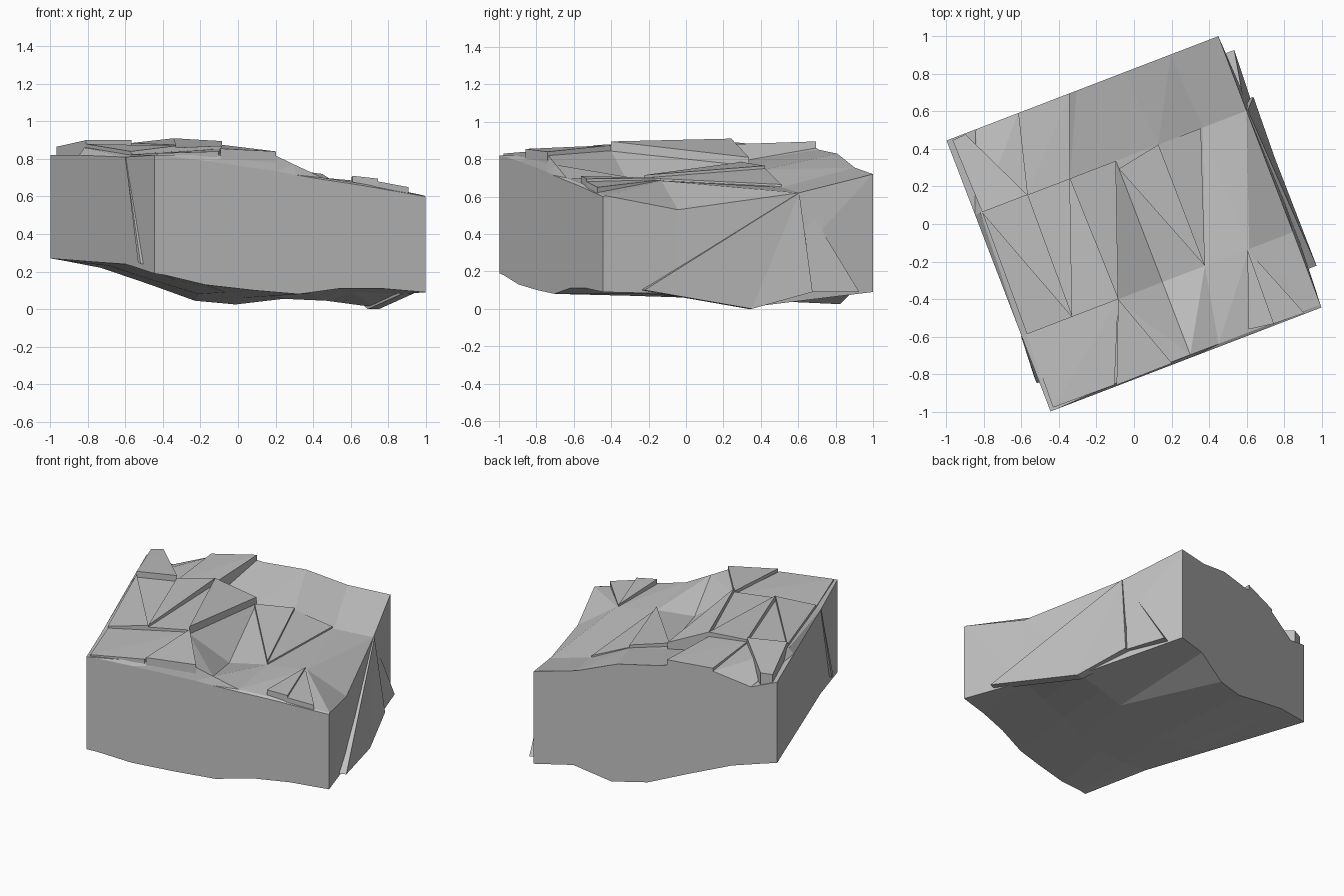
import bpy
import bmesh
import math
from mathutils import Matrix, Vector

if "Cube" in bpy.data.objects:
    bpy.data.objects.remove(bpy.data.objects["Cube"], do_unlink=True)

GREY = (0.53, 0.53, 0.53, 1)
stone = bpy.data.materials.new("grey stone")
stone.use_nodes = True
stone.diffuse_color = GREY
stone.node_tree.nodes["Principled BSDF"].inputs["Base Color"].default_value = GREY

# the block is turned about the vertical axis
TURN = Matrix.Rotation(math.radians(21), 4, "Z") @ Matrix.Diagonal((1.01, 1.01, 1, 1))


def finish(name, bm):
    bmesh.ops.recalc_face_normals(bm, faces=bm.faces)
    mesh = bpy.data.meshes.new(name)
    bm.to_mesh(mesh)
    bm.free()
    mesh.materials.append(stone)
    obj = bpy.data.objects.new(name, mesh)
    bpy.context.collection.objects.link(obj)


def grid(bm, rows):
    return [[bm.verts.new(TURN @ Vector((u, v, z))) for u, z in zip(us, zs)]
            for v, us, zs in rows]


def skin(bm, verts, flipped=()):
    # two triangles per cell; flipped cells use the other diagonal
    for r in range(len(verts) - 1):
        for c in range(len(verts[0]) - 1):
            a, b = verts[r][c], verts[r][c + 1]
            d, e = verts[r + 1][c], verts[r + 1][c + 1]
            if (r, c) in flipped:
                bm.faces.new((a, b, d))
                bm.faces.new((b, e, d))
            else:
                bm.faces.new((a, b, e))
                bm.faces.new((a, e, d))


def wall(bm, upper, lower):
    # strip of triangles between two edges with different point counts
    i = j = 0
    m, n = len(upper) - 1, len(lower) - 1
    while i < m or j < n:
        if j == n or (i < m and (i + 1) * n <= (j + 1) * m):
            bm.faces.new((upper[i], lower[j], upper[i + 1]))
            i += 1
        else:
            bm.faces.new((upper[i], lower[j], lower[j + 1]))
            j += 1


def slab(name, points, push):
    # flat chip of rock: outer outline, thickened back into the block
    bm = bmesh.new()
    outer = [bm.verts.new(TURN @ Vector(p)) for p in points]
    inner = [bm.verts.new(TURN @ (Vector(p) + Vector(push))) for p in points]
    for i in range(1, len(points) - 1):
        bm.faces.new((outer[0], outer[i], outer[i + 1]))
        bm.faces.new((inner[0], inner[i + 1], inner[i]))
    for i in range(len(points)):
        j = (i + 1) % len(points)
        bm.faces.new((outer[i], inner[i], inner[j], outer[j]))
    finish(name, bm)


# main rock: faceted top, faceted underside, walls between their rims
bm = bmesh.new()
front = (-.765, -.73, -.48, -.08, .03, .19, .4, .765)
mid = (-.765, -.735, -.47, -.23, .03, .27, .52, .768)
top = grid(bm, [
    (-.765, front, (.82, .82, .79, .735, .715, .69, .66, .60)),
    (-.75, front, (.82, .82, .82, .82, .77, .70, .67, .605)),
    (-.34, mid, (.81, .82, .84, .85, .675, .69, .685, .53)),
    (.345, mid, (.82, .86, .86, .78, .765, .745, .65, .62)),
    (.765, (-.765, -.6, -.36, -.07, -.03, .24, .5, .77), (.82, .77, .85, .86, .85, .83, .755, .72)),
])
low = (-.765, -.7, -.48, -.2, .05, .28, .52)
base = grid(bm, [
    (-.765, low + (.765,), (.19, .18, .13, .10, .08, .11, .11, .09)),
    (-.34, low + (.785,), (.24, .22, .15, .09, .07, .08, .09, .08)),
    (.06, low + (.80,), (.25, .23, .16, .08, .06, .055, .045, .01)),
    (.765, low + (.77,), (.27, .26, .22, .13, .045, .025, .11, .09)),
])
skin(bm, top, flipped={(2, 1), (2, 4), (1, 3), (1, 6)})
skin(bm, base)
for end in (0, -1):
    wall(bm, top[end], base[end])
    wall(bm, [row[end] for row in top], [row[end] for row in base])
finish("rock_block", bm)

# raised chips on the top, left to right
thin, thick = (0, 0, -.07), (0, 0, -.13)
slab("back_left_chip", [(-.725, .345, .90), (-.47, .345, .90), (-.66, .76, .87), (-.735, .755, .865)], thick)
slab("back_chip", [(-.47, .345, .87), (-.23, .345, .88), (-.07, .765, .895), (-.36, .765, .87)], thick)
slab("left_chip", [(-.735, -.34, .84), (-.48, -.34, .87), (-.725, .345, .88)], thin)
slab("high_side_chip", [(-.48, -.34, .875), (-.23, .345, .91), (-.47, .345, .885)], thin)
slab("low_side_chip", [(-.48, -.34, .86), (-.22, -.34, .87), (-.23, .345, .87)], thick)
slab("ridge_chip", [(-.22, -.34, .895), (.03, .345, .81), (-.23, .345, .91)], thick)
slab("front_left_chip", [(-.745, -.75, .83), (-.4, -.755, .84), (-.22, -.34, .855), (-.735, -.34, .825)], thin)
slab("front_chip", [(-.39, -.76, .855), (-.076, -.757, .84), (-.22, -.34, .875)], thick)
slab("centre_chip", [(.03, .3, .785), (.27, -.34, .715), (.27, .345, .765)], thin)
slab("centre_low_chip", [(.27, -.34, .70), (.51, .345, .665), (.27, .345, .75)], thin)
slab("front_right_chip", [(.365, -.735, .71), (.5, -.755, .695), (.51, -.34, .70)], thin)
slab("corner_chip", [(.5, -.755, .68), (.67, -.76, .65), (.51, -.34, .69)], thin)

# split layers on the side walls
slab("side_wall_layer", [(.775, .345, .62), (.82, -.55, .10), (.818, .06, 0),
                         (.828, .40, .09)], (-.06, 0, 0))
slab("side_wall_sliver", [(.765, .36, .60), (.81, .40, .09), (.822, .667, .09)], (-.06, 0, 0))
slab("other_wall_sliver", [(-.768, -.34, .81), (-.78, -.56, .25), (-.78, -.60, .24)], (.06, 0, 0))
